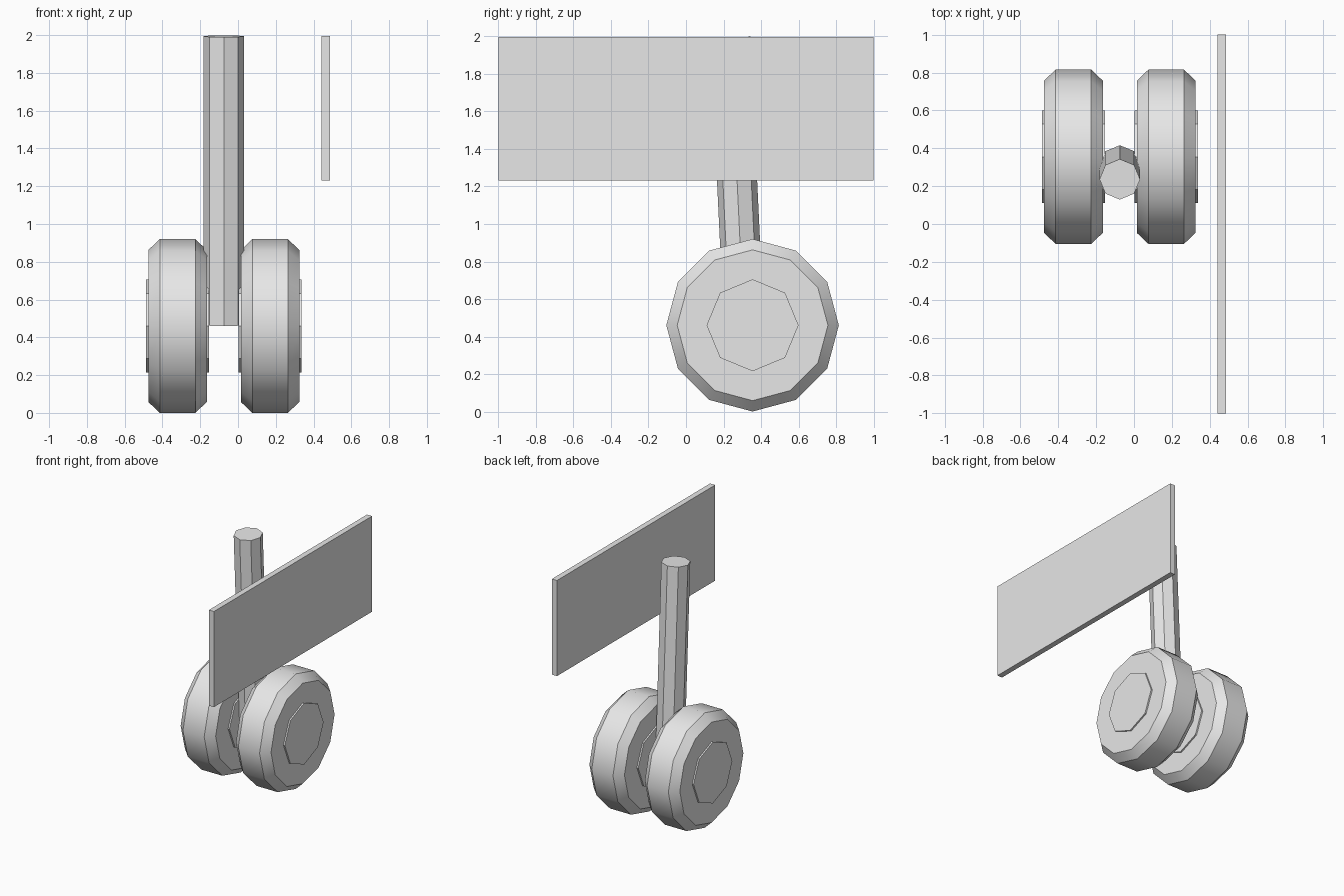
import bpy, bmesh, math
from mathutils import Vector, Matrix

if "Cube" in bpy.data.objects:
    bpy.data.objects.remove(bpy.data.objects["Cube"])

grey = bpy.data.materials.new("light grey")
grey.diffuse_color = (0.8, 0.8, 0.8, 1)
grey.use_nodes = True
grey.node_tree.nodes["Principled BSDF"].inputs["Base Color"].default_value = grey.diffuse_color


def add_object(name, bm):
    bmesh.ops.recalc_face_normals(bm, faces=bm.faces[:])
    mesh = bpy.data.meshes.new(name)
    bm.to_mesh(mesh)
    bm.free()
    mesh.materials.append(grey)
    ob = bpy.data.objects.new(name, mesh)
    bpy.context.collection.objects.link(ob)
    return ob


def lathe_x(name, profile, sides, centre):
    """Closed solid of (x, radius) rings around the x axis, a vertex at the top."""
    bm = bmesh.new()
    rings = []
    for x, r in profile:
        rings.append([bm.verts.new(Vector(centre) + Vector(
            (x, r * math.sin(2 * math.pi * i / sides), r * math.cos(2 * math.pi * i / sides))))
            for i in range(sides)])
    for a, b in zip(rings, rings[1:]):
        for i in range(sides):
            j = (i + 1) % sides
            bm.faces.new((a[i], a[j], b[j], b[i]))
    bm.faces.new(rings[0])
    bm.faces.new(rings[-1])
    return add_object(name, bm)


# Twin wheels: bevelled 12-sided tyre with an 8-sided hub through it
strut_x = -0.075
for side, s in (("left", -1), ("right", 1)):
    centre = (strut_x + s * 0.245, 0.355, 0.46)
    tyre = lathe_x(side + "_tyre",
                   [(-0.155, 0.402), (-0.094, 0.46), (0.094, 0.46), (0.155, 0.402)], 12, centre)
    bpy.ops.object.select_all(action='DESELECT')
    tyre.select_set(True)
    bpy.context.view_layer.objects.active = tyre
    bpy.ops.object.shade_smooth_by_angle(angle=math.radians(35))
    lathe_x(side + "_hub", [(-0.167, 0.245), (0.167, 0.245)], 8, centre)

# Strut: 8-sided leg leaning slightly forward
bottom = Vector((strut_x, 0.309, 0.465))
top = Vector((strut_x, 0.236, 1.994))
axis = top - bottom
tilt = Matrix.Rotation(math.atan2(-axis.y, axis.z), 4, 'X')
bm = bmesh.new()
bmesh.ops.create_cone(bm, cap_ends=True, segments=8, radius1=0.107, radius2=0.107,
                      depth=axis.length,
                      matrix=Matrix.Translation((bottom + top) / 2) @ tilt)
add_object("strut", bm)

# Gear door: thin upright plate beside the strut
bm = bmesh.new()
bmesh.ops.create_cube(bm, size=1, matrix=Matrix.Translation((0.4645, 0, 1.6135))
                      @ Matrix.Diagonal((0.045, 2.0, 0.765, 1)))
add_object("gear_door", bm)
